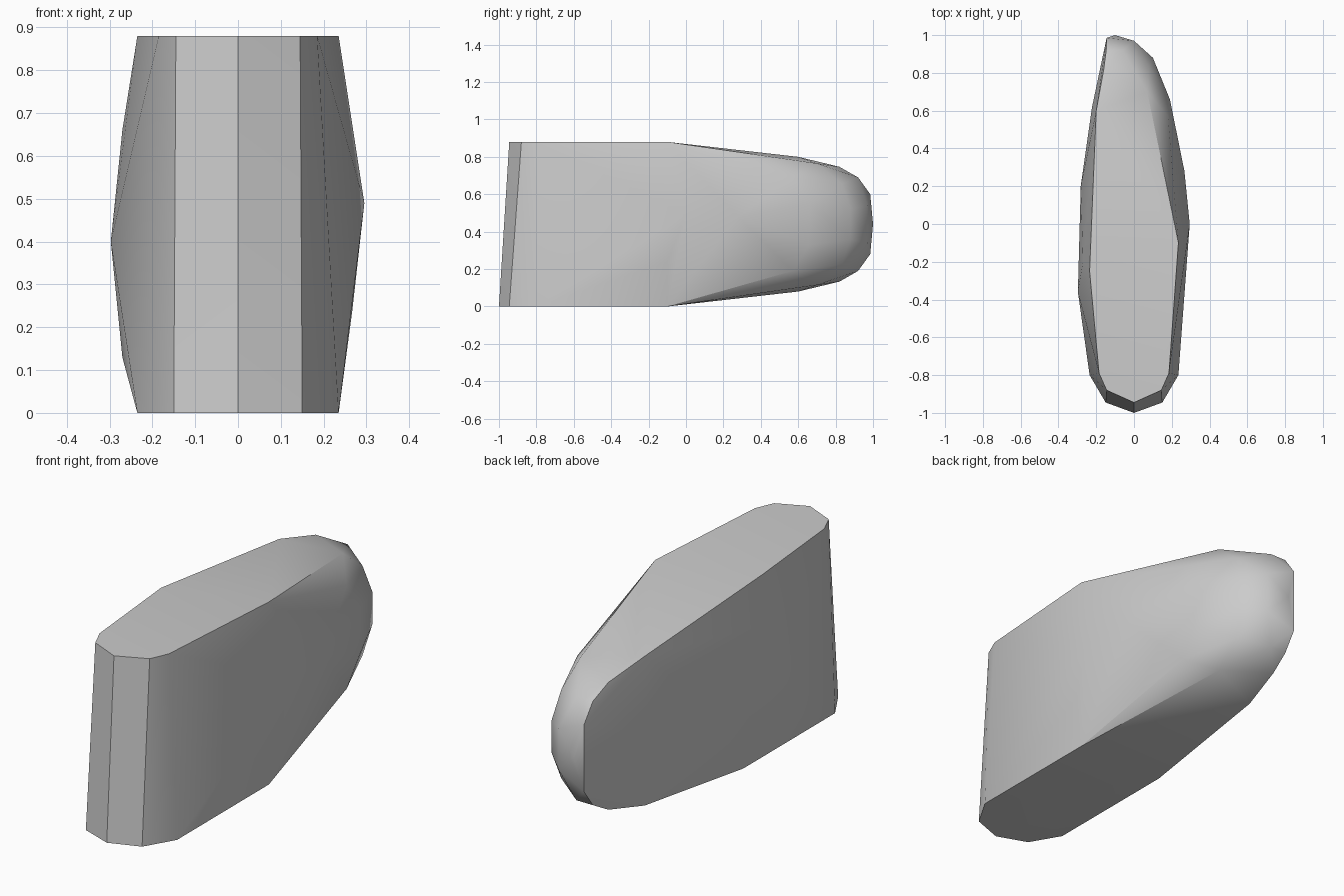
import bpy, bmesh, math

HEIGHT = 0.88

if "Cube" in bpy.data.objects:
    bpy.data.objects.remove(bpy.data.objects["Cube"], do_unlink=True)


def make_material(name, colour):
    material = bpy.data.materials.new(name)
    material.use_nodes = True
    material.diffuse_color = colour
    material.node_tree.nodes["Principled BSDF"].inputs["Base Color"].default_value = colour
    return material


def both_levels(points):
    """Repeat upper points below the middle height."""
    return [p for x, y, z in points for p in ((x, y, z), (x, y, HEIGHT - z))]


def both_sides(points):
    """Repeat points across the centre plane."""
    return [p for x, y, z in points for p in ((x, y, z), (-x, y, z))]


# Raked prow, with the base a little longer than the deck
prow = [(0, -1, 0), (0, -0.945, HEIGHT)]
prow += both_sides([(0.15, -0.945, 0), (0.235, -0.8, 0),
                    (0.145, -0.88, HEIGHT), (0.185, -0.79, HEIGHT)])

# Widest part of the flanks
flanks = [(0.235, -0.1, 0), (0.235, -0.1, HEIGHT), (0.295, 0, 0.49),
          (0.267, 0.28, 0.48), (0.267, -0.1, 0.24),
          (-0.235, -0.1, 0), (-0.235, -0.25, HEIGHT), (-0.297, -0.36, 0.4),
          (-0.27, -0.35, 0.13), (-0.27, -0.2, 0.66), (-0.282, 0.2, 0.42),
          (-0.222, 0.62, 0.44)]

# Crisp rear edge on one flank
crisp_edge = both_levels([(-0.2, 0.6, 0.8), (-0.16, 0.82, 0.747),
                          (-0.147, 0.92, 0.69), (-0.145, 0.985, 0.6)])

# Rounded rear shoulder on the other flank
shoulder = both_levels([(0.07, 0.7, 0.765), (0.18, 0.57, 0.69), (0.19, 0.66, 0.55),
                        (0.08, 0.835, 0.655), (0.1, 0.88, 0.52),
                        (0, 0.97, 0.54), (-0.06, 0.92, 0.69)])
tail_tip = [(-0.1, 1, 0.44)]

# Stretch one tight skin around all the sections
bm = bmesh.new()
for point in prow + flanks + crisp_edge + shoulder + tail_tip:
    bm.verts.new(point)
hull = bmesh.ops.convex_hull(bm, input=bm.verts)
loose = [v for v in bm.verts if not v.link_faces]
bmesh.ops.delete(bm, geom=loose, context="VERTS")
bmesh.ops.dissolve_limit(bm, angle_limit=math.radians(0.5),
                         verts=bm.verts, edges=bm.edges)
bmesh.ops.recalc_face_normals(bm, faces=bm.faces)

mesh = bpy.data.meshes.new("faceted_body")
bm.to_mesh(mesh)
bm.free()
body = bpy.data.objects.new("faceted_body", mesh)
bpy.context.collection.objects.link(body)
mesh.materials.append(make_material("light_grey", (0.6, 0.6, 0.6, 1)))

# Smooth the gentle folds and keep the strong ones sharp
bpy.ops.object.select_all(action="DESELECT")
body.select_set(True)
bpy.context.view_layer.objects.active = body
bpy.ops.object.shade_smooth_by_angle(angle=math.radians(30))
